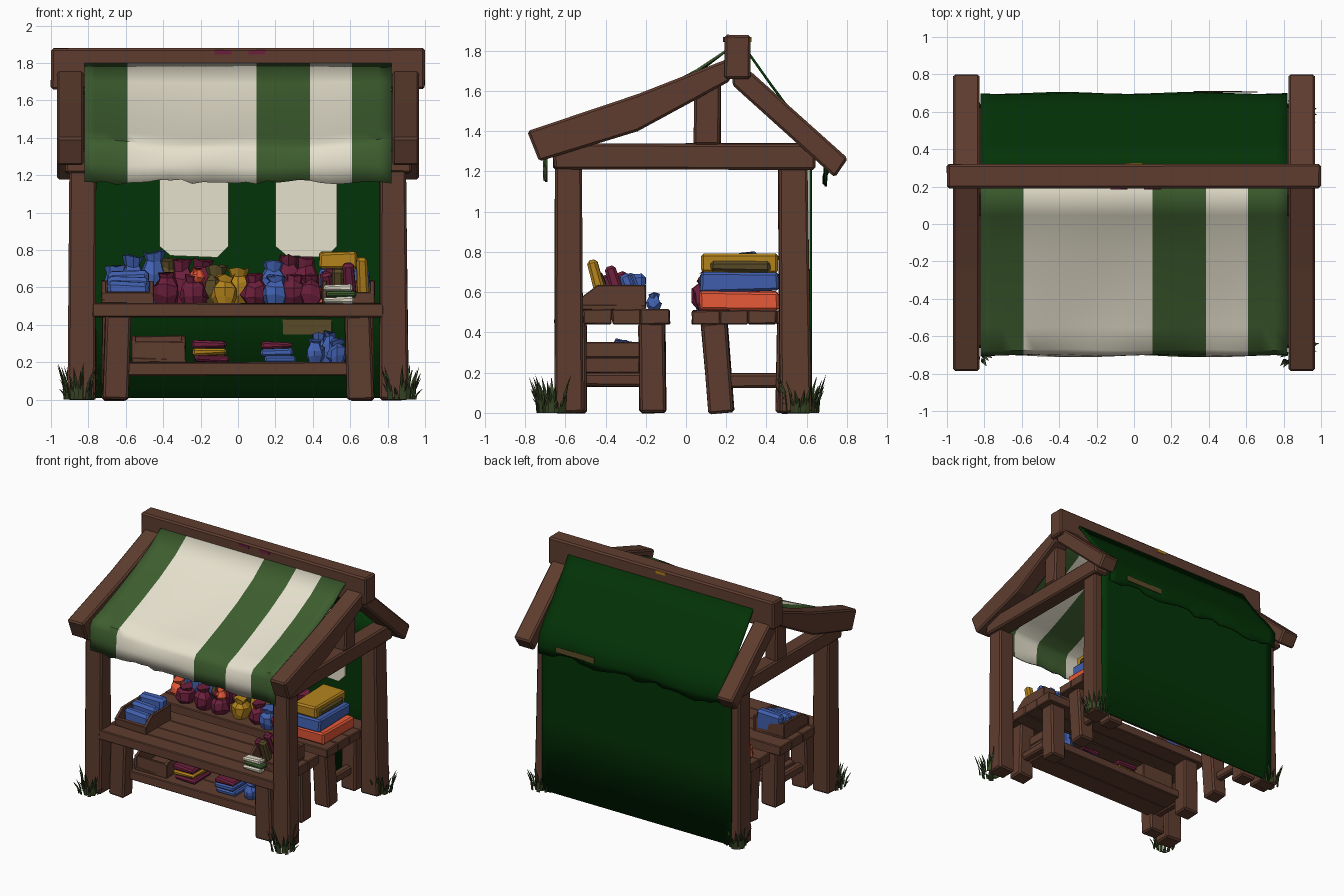
import bpy, bmesh, math, random
from mathutils import Vector, Matrix

if "Cube" in bpy.data.objects:
    bpy.data.objects.remove(bpy.data.objects["Cube"])
random.seed(4)

def mat(name, *c):
    m = bpy.data.materials.new(name)
    m.diffuse_color = (*c, 1)
    m.use_nodes = True
    m.node_tree.nodes["Principled BSDF"].inputs["Base Color"].default_value = m.diffuse_color
    return m

WOOD = mat("brown wood", .113, .046, .028)
CREAM = mat("cream cloth", .79, .75, .61)
GREEN = mat("green cloth", .047, .11, .028)
DARK = mat("dark green cloth", .001, .033, .002)
BLUE = mat("blue cloth", .052, .115, .42)
MAROON = mat("maroon cloth", .15, .014, .045)
YELLOW = mat("mustard cloth", .46, .23, .012)
ORANGE = mat("orange cloth", .8, .1, .04)
GRASS = mat("grass", .038, .06, .018)
OLIVE = mat("olive cloth", .1, .07, .02)

def finish(name, bm, mats, bevel=0, smooth=False, thick=0):
    bmesh.ops.recalc_face_normals(bm, faces=bm.faces)
    me = bpy.data.meshes.new(name)
    bm.to_mesh(me)
    bm.free()
    for m in mats:
        me.materials.append(m)
    ob = bpy.data.objects.new(name, me)
    bpy.context.collection.objects.link(ob)
    if thick:
        s = ob.modifiers.new("thickness", 'SOLIDIFY')
        s.thickness, s.offset = thick, 0
    if bevel:
        ob.modifiers.new("bevel", 'BEVEL').width = bevel
    if smooth:
        bpy.ops.object.select_all(action='DESELECT')
        ob.select_set(True)
        bpy.context.view_layer.objects.active = ob
        bpy.ops.object.shade_smooth_by_angle(angle=math.radians(40))

def beam(name, p0, p1, w, d, m=WOOD, taper=1.0, bevel=.012, wobble=.004):
    """Tapered box from p0 to p1; w is across x (or y for beams along x), d the other way."""
    p0, p1 = Vector(p0), Vector(p1)
    ax = (p1 - p0).normalized()
    u = Vector((0, 1, 0)) if abs(ax.x) > .9 else Vector((1, 0, 0))
    u = (u - ax * u.dot(ax)).normalized()
    v = ax.cross(u)
    bm = bmesh.new()
    bmesh.ops.create_cube(bm, size=1)
    for q in bm.verts:
        t = q.co.z + .5
        s = 1 + (taper - 1) * t
        r = Vector([random.uniform(-wobble, wobble) for _ in range(3)])
        q.co = p0.lerp(p1, t) + u * q.co.x * w * s + v * q.co.y * d * s + r
    finish(name, bm, [m], bevel)

def box(name, x0, x1, y0, y1, z0, z1, m=WOOD, bevel=.01, wobble=.004):
    x, y = (x0 + x1) / 2, (y0 + y1) / 2
    beam(name, (x, y, z0), (x, y, z1), x1 - x0, y1 - y0, m, 1, bevel, wobble)

def prism(name, pts, x0, x1, m=WOOD, bevel=.012):
    bm = bmesh.new()
    f = bm.faces.new([bm.verts.new((x0, y, z)) for y, z in pts])
    e = bmesh.ops.extrude_face_region(bm, geom=[f])["geom"]
    bmesh.ops.translate(bm, vec=(x1 - x0, 0, 0), verts=[g for g in e if isinstance(g, bmesh.types.BMVert)])
    finish(name, bm, [m], bevel)

# --- timber frame ---
for s, side in ((-1, "left"), (1, "right")):
    beam(f"{side}_front_post", (s * .835, -.58, 0), (s * .83, -.585, 1.23), .15, .14, taper=.92)
    beam(f"{side}_back_post", (s * .835, .545, 0), (s * .83, .53, 1.23), .15, .16, taper=.9)
    beam(f"{side}_tie_beam", (s * .86, -.66, 1.275), (s * .86, .64, 1.275), .13, .13)
    beam(f"{side}_king_post", (s * .87, .105, 1.33), (s * .87, .105, 1.66), .11, .13)
    a, b = sorted((s * .825, s * .968))
    prism(f"{side}_front_rafter", [(-.79, 1.4), (-.24, 1.585), (.22, 1.765), (.22, 1.65), (-.24, 1.4), (-.73, 1.25)], a, b)
    prism(f"{side}_back_rafter", [(.23, 1.74), (.33, 1.69), (.805, 1.265), (.74, 1.17), (.23, 1.63)], a, b)
beam("ridge_beam", (-1, .255, 1.77), (1, .255, 1.77), .13, .22, bevel=.012, wobble=.002)
for x, y, m in ((-.08, .189, MAROON), (.1, .189, MAROON), (0, .321, YELLOW)):
    box("ridge_paint_patch", x - .045, x + .045, y - .004, y + .004, 1.845, 1.868, m, 0, .001)

# --- cloths: profile swept across x, coloured by stripe, sagging between the rafters ---
def cloth(name, edges, colours, profile, mats, ragged, ripple=.006, sag=0):
    xs, cols = [edges[0]], []
    for a, b, c in zip(edges, edges[1:], colours):
        n = max(2, round((b - a) / .06))
        xs += [a + (b - a) * (i + 1) / n for i in range(n)]
        cols += [c] * n
    bm = bmesh.new()
    rows = []
    for j, (y, z) in enumerate(profile):
        k = j / (len(profile) - 1)
        row = []
        for x in xs:
            wave = math.sin(x * 9 + j) * ripple * k
            hem = random.uniform(-ragged, ragged) if j == len(profile) - 1 else 0
            dip = sag * math.sin(math.pi * k) * (1 - (x / .82) ** 2)
            row.append(bm.verts.new((x, y + wave, z + hem - wave - dip)))
        rows.append(row)
    for r0, r1 in zip(rows, rows[1:]):
        for i, c in enumerate(cols):
            bm.faces.new((r0[i], r0[i + 1], r1[i + 1], r1[i])).material_index = c
    finish(name, bm, mats, smooth=True, thick=.012)

cloth("striped_front_awning", [-.82, -.59, .1, .385, .61, .82], [0, 1, 0, 1, 0],
      [(.2, 1.8), (.05, 1.7), (-.15, 1.6), (-.35, 1.515), (-.55, 1.435), (-.67, 1.39), (-.695, 1.35), (-.7, 1.26), (-.7, 1.16)],
      [GREEN, CREAM], .012, .006, .035)
cloth("back_awning", [-.82, .82], [0],
      [(.31, 1.79), (.42, 1.635), (.52, 1.5), (.62, 1.38), (.69, 1.28), (.695, 1.2), (.69, 1.15)], [DARK], .02)
cloth("back_wall_cloth", [-.84, .84], [0], [(.63, 1.36), (.62, 1.2), (.62, .6), (.62, .01)], [DARK], 0, 0)
# cream lengths hung inside the back wall
for x0, x1 in ((-.42, -.05), (.2, .53)):
    bm = bmesh.new()
    pts = [(x0, 1.32), (x0, .82), (x0 + .06, .77), (x1 - .06, .76), (x1, .82), (x1, 1.32)]
    bm.faces.new([bm.verts.new((x, .605, z)) for x, z in pts])
    finish("cream_wall_panel", bm, [CREAM], thick=.008)
# olive patches on the wall and the back hem
box("olive_wall_patch", .24, .5, .606, .612, .35, .43, OLIVE, 0, .002)
box("olive_hem_patch", .32, .66, .703, .71, 1.19, 1.235, OLIVE, 0, .002)

# --- tables ---
def planks(name, x0, x1, y0, y1, z0, z1, n):
    w = (y1 - y0) / n
    for i in range(n):
        box(f"{name}_plank", x0, x1, y0 + i * w, y0 + (i + 1) * w, z0, z1, WOOD, .006, .003)

planks("front_counter", -.78, .78, -.655, -.08, .44, .515, 4)
planks("front_shelf", -.62, .62, -.54, -.18, .13, .2, 2)
planks("back_table", -.77, .77, .03, .59, .44, .51, 4)
for z in (.2, .276):
    box("shelf_end_board", .6, .62, -.52, -.23, z, z + .076, WOOD, .004, .002)
for s in (-1, 1):
    beam("counter_front_leg", (s * .655, -.555, 0), (s * .64, -.555, .45), .14, .12)
    beam("counter_back_leg", (s * .66, -.165, 0), (s * .66, -.17, .45), .13, .13)
    beam("counter_end_rail", (s * .66, -.52, .165), (s * .66, -.2, .165), .06, .07)
    beam("back_table_front_leg", (s * .66, .175, 0), (s * .66, .14, .45), .13, .13)
    beam("back_table_back_leg", (s * .66, .51, 0), (s * .66, .52, .45), .13, .13)
    beam("back_table_rail", (s * .66, .2, .16), (s * .66, .52, .16), .06, .07)

# --- goods ---
def crate(x0, x1, y0, y1, z, h, front):
    t = .025
    box("crate_base", x0, x1, y0, y1, z, z + .02, WOOD, .004)
    box("crate_front", x0, x1, y0, y0 + t, z, z + front, WOOD, .004)
    box("crate_back", x0, x1, y1 - t, y1, z, z + h, WOOD, .004)
    for x in (x0, x1 - t):
        prism("crate_side", [(y0, z), (y1, z), (y1, z + h), (y0 + .08, z + h), (y0, z + front)], x, x + t, WOOD, .004)

def sack(x, y, z, r, h, m):
    bm = bmesh.new()
    rings = []
    for k, t in ((.75, 0), (1.05, .28), (1, .6), (.6, .8), (.75, 1)):
        rings.append([bm.verts.new((x + math.cos(i * math.tau / 8) * r * k * random.uniform(.8, 1.18),
                                    y + math.sin(i * math.tau / 8) * r * k * random.uniform(.8, 1.18),
                                    z + h * t + (random.uniform(-.014, .014) if t else 0))) for i in range(8)])
    for a, b in zip(rings, rings[1:]):
        for i in range(8):
            bm.faces.new((a[i], a[(i + 1) % 8], b[(i + 1) % 8], b[i]))
    bm.faces.new(rings[0])
    bm.faces.new(rings[-1])
    finish("tied_sack", bm, [m])

def stack(x0, x1, y0, y1, z, h, mats, shrink=0):
    for i, m in enumerate(mats):
        o = random.uniform(-.012, .012)
        box("folded_cloth", x0 + o, x1 + o - i * shrink, y0, y1, z + i * h, z + (i + 1) * h, m, min(.012, h * .3), .006)

# sacks along the back table, two rows
for x, m in ((-.38, MAROON), (-.24, MAROON), (-.07, YELLOW), (.09, MAROON), (.2, BLUE), (.3, MAROON), (.39, MAROON)):
    sack(x, .12 + random.uniform(-.02, .03), .51, .07, random.uniform(.15, .18), m)
for x, h, m in ((-.3, .23, MAROON), (-.19, .24, MAROON), (-.12, .2, OLIVE), (.0, .19, YELLOW), (.1, .15, OLIVE), (.19, .23, BLUE),
                (.27, .26, MAROON), (.36, .25, MAROON), (-.37, .24, OLIVE), (-.45, .28, BLUE), (-.56, .26, BLUE), (-.65, .2, BLUE)):
    sack(x, .3 + random.uniform(-.03, .03), .51, .075, h, m)
for x, y, z, r, h, m in ((-.22, .1, .63, .04, .07, ORANGE), (-.66, .2, .51, .065, .12, ORANGE), (-.55, .13, .51, .07, .13, MAROON)):
    sack(x, y, z, r, h, m)
stack(.44, .72, .07, .46, .51, .093, [ORANGE, BLUE, YELLOW], .04)
box("olive_folded_cloth", .58, .65, .12, .42, .7, .755, OLIVE, .015)

# display crates on the counter
crate(-.73, -.45, -.52, -.2, .515, .12, .06)
for i in range(3):
    y = -.46 + i * .09
    box("blue_bundle", -.7, -.48, y, y + .075, .535, .63 + i * .03, BLUE, .02, .012)
crate(.45, .73, -.52, -.2, .515, .12, .06)
for x, y, h, m in ((.67, -.44, .76, YELLOW), (.54, -.42, .7, OLIVE), (.6, -.35, .73, MAROON), (.5, -.3, .7, MAROON),
                   (.6, -.26, .69, BLUE), (.68, -.28, .69, BLUE), (.48, -.38, .68, MAROON)):
    beam("cloth_roll", (x, y + .03, .535), (x - .01, y - .03, h), .065, .06, m, .92, .014)
stack(.46, .62, -.6, -.53, .515, .033, [CREAM, GREEN, CREAM])
sack(.62, -.16, .515, .035, .075, BLUE)

# goods on the lower shelf
crate(-.57, -.28, -.5, -.22, .2, .14, .11)
stack(-.24, -.06, -.48, -.26, .2, .038, [MAROON, YELLOW, MAROON])
stack(.13, .3, -.48, -.26, .2, .036, [BLUE, BLUE, MAROON])
for x, y, h in ((.41, -.42, .12), (.49, -.32, .16), (.53, -.45, .12), (.43, -.29, .15)):
    sack(x, y, .2, .05, h, BLUE)

# --- grass tufts at the post feet ---
for cx, cy in ((-.85, -.66), (.87, -.66), (-.85, .57), (.87, .57)):
    bm = bmesh.new()
    for i in range(24):
        out = Matrix.Rotation(i * math.tau / 24 + random.uniform(-.1, .1), 3, 'Z') @ Vector((1, 0, 0))
        tang = Vector((-out.y, out.x, 0)) * .013
        base = Vector((cx, cy, 0)) + out * random.uniform(.05, .095)
        h = random.uniform(.06, .2)
        mid, tip = base + out * .01 + Vector((0, 0, h * .6)), base + out * .04 + Vector((0, 0, h))
        v = [bm.verts.new(p) for p in (base - tang, base + tang, base - out * .012, mid + tang * .8, mid - tang * .8, tip)]
        for f in ((0, 1, 3, 4), (4, 3, 5), (0, 4, 2), (1, 2, 3), (2, 4, 5), (2, 5, 3)):
            bm.faces.new([v[j] for j in f])
    finish("grass_tuft", bm, [GRASS])
